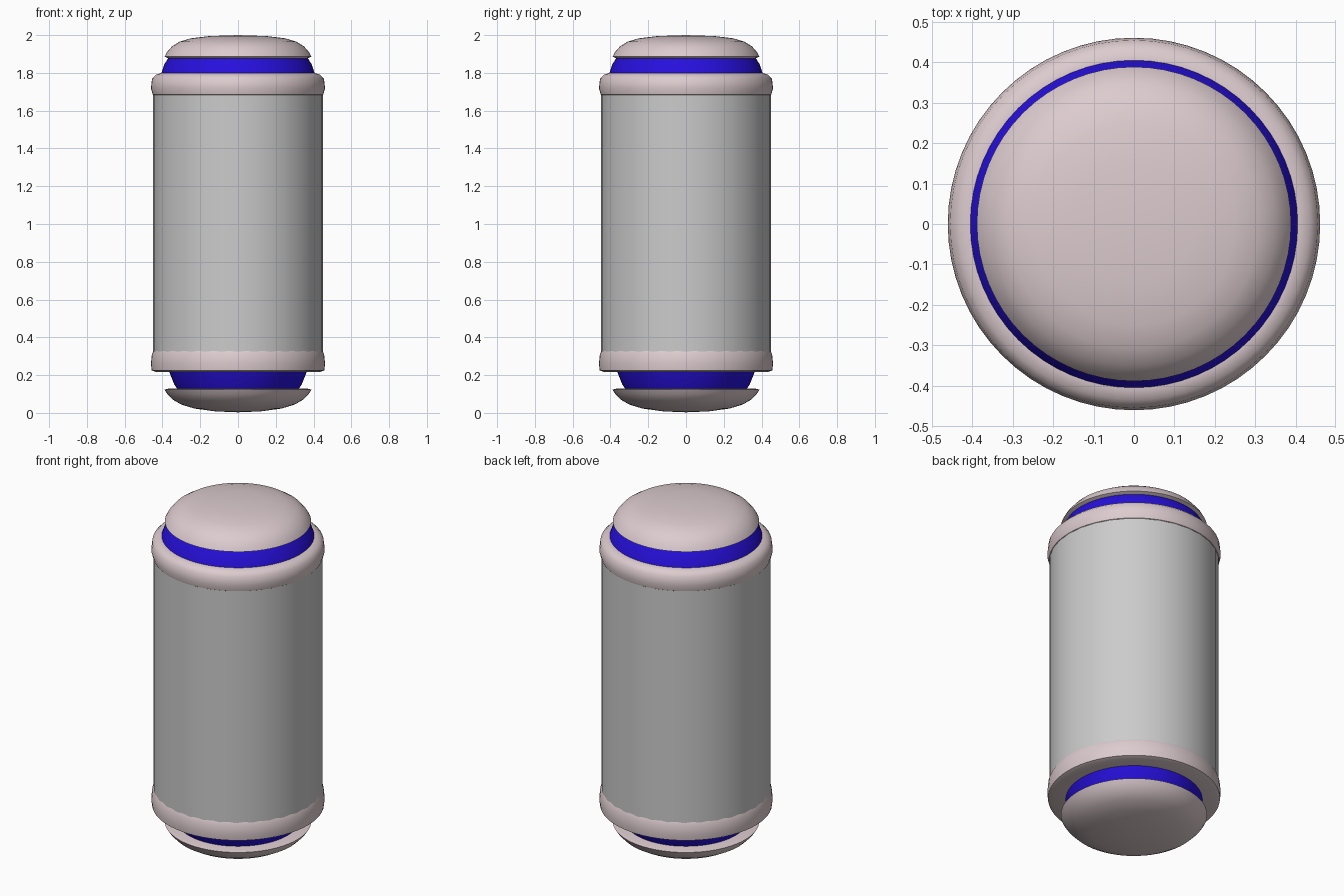
import bpy, bmesh
from math import cos, sin, tau, radians

if "Cube" in bpy.data.objects:
    bpy.data.objects.remove(bpy.data.objects["Cube"])


def material(name, rgb):
    m = bpy.data.materials.new(name)
    m.diffuse_color = (*rgb, 1)
    m.use_nodes = True
    m.node_tree.nodes["Principled BSDF"].inputs["Base Color"].default_value = m.diffuse_color
    return m


PINK = material("pale_pink", (0.72, 0.60, 0.62))
BLUE = material("blue", (0.02, 0.005, 0.72))


def lathe(name, profile, sides=64, mat=None, closed=False):
    """Spin (radius, height) points about z; radius 0 makes a pole."""
    bm = bmesh.new()
    rings = []
    for r, z in profile:
        if r == 0:
            rings.append([bm.verts.new((0, 0, z))] * sides)
        else:
            rings.append([bm.verts.new((r * cos(tau * i / sides), r * sin(tau * i / sides), z))
                          for i in range(sides)])
    pairs = list(zip(rings, rings[1:] + rings[:1])) if closed else list(zip(rings, rings[1:]))
    for a, b in pairs:
        for i in range(sides):
            j = (i + 1) % sides
            bm.faces.new(list(dict.fromkeys((a[i], a[j], b[j], b[i]))))
    bmesh.ops.recalc_face_normals(bm, faces=bm.faces)
    me = bpy.data.meshes.new(name)
    bm.to_mesh(me)
    bm.free()
    ob = bpy.data.objects.new(name, me)
    bpy.context.collection.objects.link(ob)
    if mat:
        me.materials.append(mat)
    bpy.ops.object.select_all(action='DESELECT')
    ob.select_set(True)
    bpy.context.view_layer.objects.active = ob
    bpy.ops.object.shade_smooth_by_angle(angle=radians(40))
    return ob


# Grey main cylinder
lathe("body", [(0, 0.24), (0.45, 0.24), (0.45, 1.75), (0, 1.75)], sides=32)

# Rounded bands around both ends
lathe("upper_band", [(0.36, 1.79), (0.405, 1.80), (0.435, 1.79), (0.455, 1.77), (0.461, 1.72),
                     (0.452, 1.685), (0.44, 1.678)], mat=PINK)
lathe("lower_band", [(0.30, 0.215), (0.435, 0.217), (0.457, 0.225), (0.461, 0.26), (0.456, 0.31),
                     (0.448, 0.328), (0.43, 0.332)], mat=PINK)

# Tapered blue necks
lathe("upper_neck", [(0, 1.885), (0.365, 1.885), (0.39, 1.845), (0.407, 1.795), (0, 1.76)], mat=BLUE)
lathe("lower_neck", [(0, 0.11), (0.31, 0.11), (0.337, 0.15), (0.365, 0.22), (0, 0.24)], mat=BLUE)

# Domed end caps
lathe("upper_cap", [(0, 1.87), (0.33, 1.87), (0.365, 1.875), (0.389, 1.886), (0.376, 1.91), (0.35, 1.94),
                    (0.31, 1.965), (0.25, 1.983), (0.15, 1.995), (0, 2.0)], mat=PINK)
lathe("lower_cap", [(0, 0.128), (0.37, 0.128), (0.389, 0.123), (0.374, 0.10), (0.345, 0.07),
                    (0.30, 0.044), (0.23, 0.023), (0.12, 0.008), (0, 0.003)], mat=PINK)
